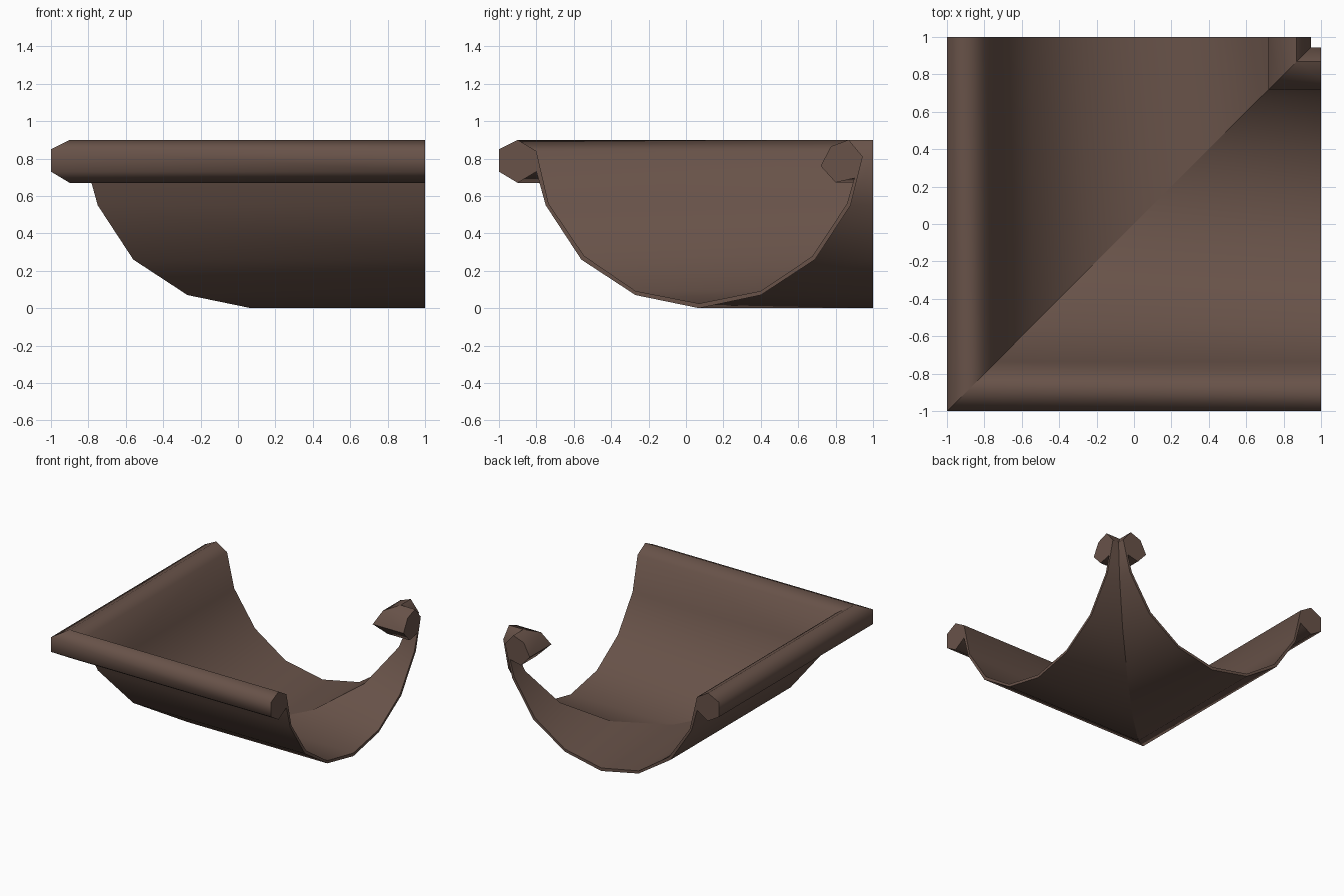
import bpy, bmesh, math

if "Cube" in bpy.data.objects:
    bpy.data.objects.remove(bpy.data.objects["Cube"])

brown = bpy.data.materials.new("dark brown")
brown.diffuse_color = (0.138, 0.085, 0.066, 1)
brown.use_nodes = True
brown.node_tree.nodes["Principled BSDF"].inputs["Base Color"].default_value = brown.diffuse_color

# Gutter cross-section, counter-clockwise: (distance across, height)
outer_shell = [(-.80, .73), (-.75, .55), (-.56, .26), (-.27, .07), (.07, 0),
               (.40, .07), (.69, .26), (.88, .55)]
back_bead = [(.945, .81), (.87, .90), (.775, .865), (.72, .76), (.80, .672), (.90, .695)]
inner_shell = [(.893, .672), (.86, .557), (.675, .277), (.40, .092), (.07, .025),
               (-.27, .092), (-.545, .28), (-.735, .56)]
front_bead = [(-.80, .84), (-.90, .90), (-1, .85), (-1, .73), (-.90, .67)]
profile = outer_shell + back_bead + inner_shell + front_bead


def gutter_run(name, swap):
    """Sweep the profile from the diagonal mitre (x = y) to the open end at 1."""
    bm = bmesh.new()

    def vert(along, across, z):
        return bm.verts.new((across, along, z) if swap else (along, across, z))

    mitre = [vert(p, p, z) for p, z in profile]
    end = [vert(1, p, z) for p, z in profile]
    faces = [bm.faces.new(end)]
    n = len(profile)
    for i in range(n):
        j = (i + 1) % n
        faces.append(bm.faces.new((end[j], end[i], mitre[i], mitre[j])))
    if swap:
        bmesh.ops.reverse_faces(bm, faces=faces)
    for f in faces:
        f.smooth = True
    me = bpy.data.meshes.new(name)
    bm.to_mesh(me)
    bm.free()
    me.set_sharp_from_angle(angle=math.radians(65))
    me.materials.append(brown)
    ob = bpy.data.objects.new(name, me)
    bpy.context.collection.objects.link(ob)


# Two mirrored runs meeting at the corner mitre
gutter_run("front_gutter_run", False)
gutter_run("left_gutter_run", True)
